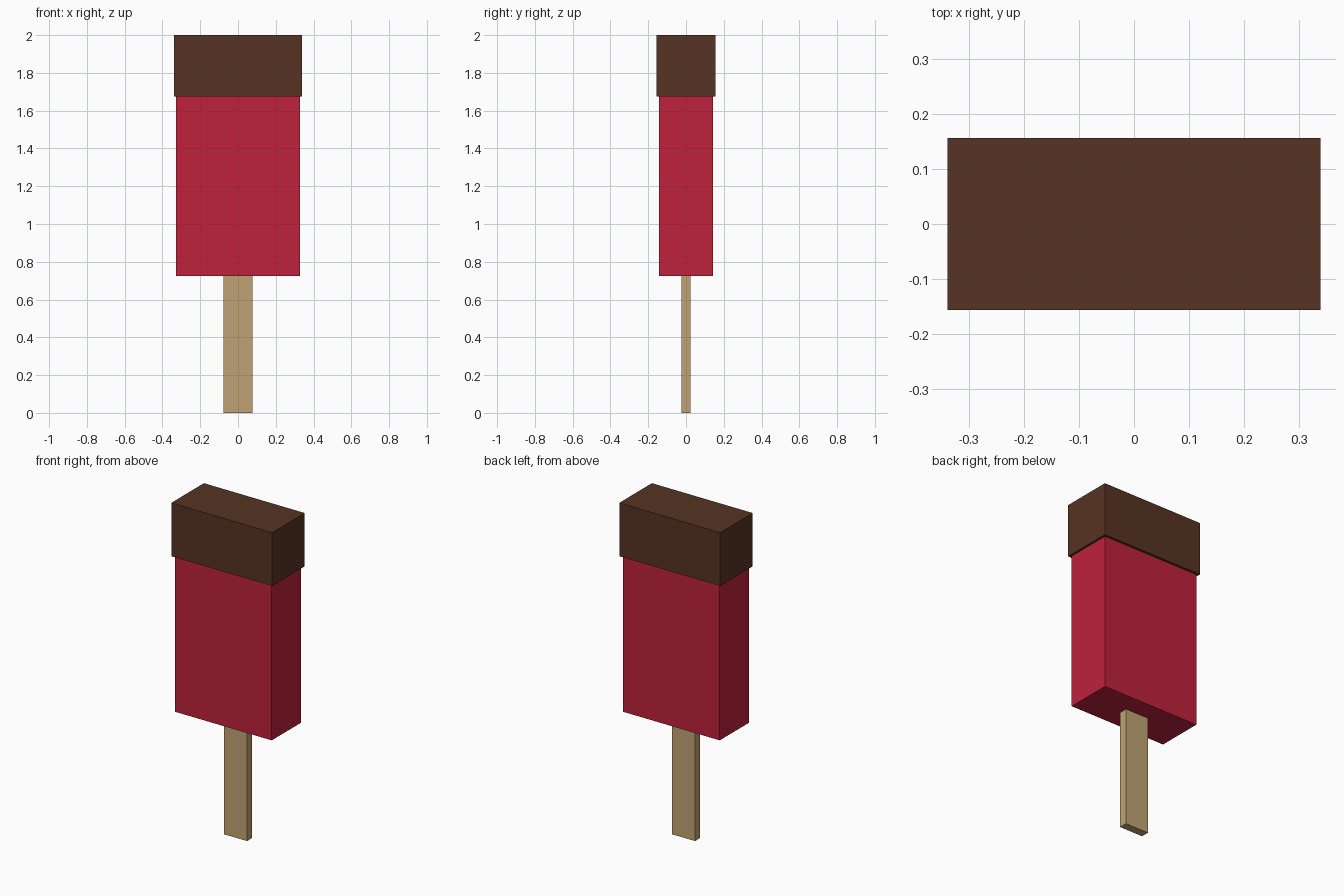
import bpy

default_cube = bpy.data.objects.get("Cube")
if default_cube:
    bpy.data.objects.remove(default_cube, do_unlink=True)


def linear(channel):
    c = channel / 255
    return c / 12.92 if c <= 0.04045 else ((c + 0.055) / 1.055) ** 2.4


def make_material(name, rgb):
    colour = (*[linear(c) for c in rgb], 1)
    mat = bpy.data.materials.new(name)
    mat.use_nodes = True
    mat.diffuse_color = colour
    bsdf = next(n for n in mat.node_tree.nodes if n.type == "BSDF_PRINCIPLED")
    bsdf.inputs["Base Color"].default_value = colour
    bsdf.inputs["Roughness"].default_value = 0.8
    return mat


def make_block(name, width, depth, bottom, top, mat):
    bpy.ops.mesh.primitive_cube_add(size=1, location=(0, 0, (bottom + top) / 2))
    block = bpy.context.object
    block.name = block.data.name = name
    block.scale = (width, depth, top - bottom)
    bpy.ops.object.transform_apply(location=False, rotation=False, scale=True)
    block.data.materials.append(mat)
    return block


wood = make_material("pale wood", (192, 164, 115))
ice = make_material("cherry red", (191, 34, 60))
chocolate = make_material("chocolate brown", (86, 52, 35))

# Wooden stick, set a little way into the ice
make_block("stick", 0.156, 0.05, 0, 0.8, wood)

# Ice bar, running up inside the coating
make_block("ice_bar", 0.654, 0.284, 0.725, 1.9, ice)

# Chocolate coating overhanging the top of the bar
make_block("chocolate_cap", 0.68, 0.314, 1.675, 2, chocolate)
